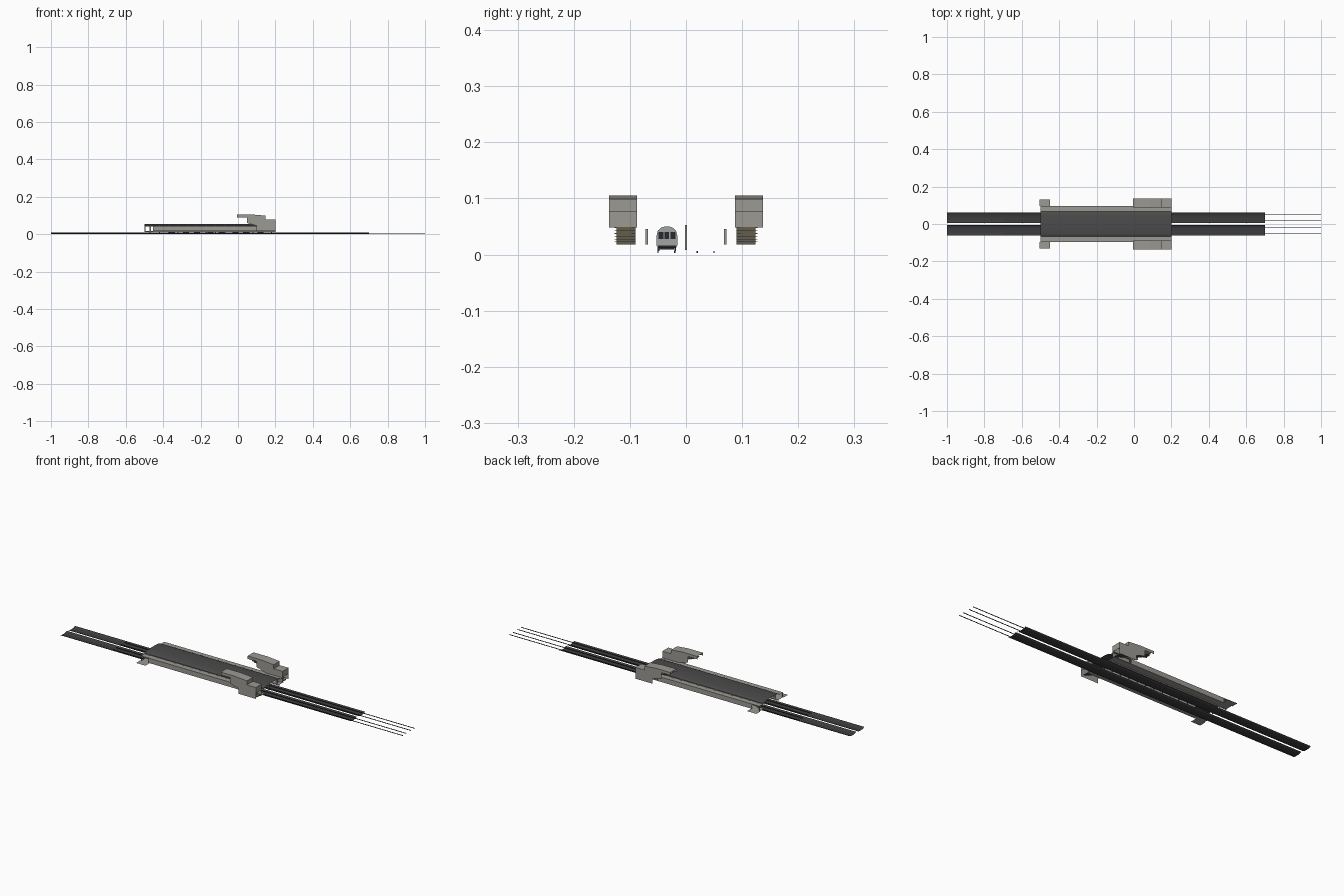
import bpy, bmesh, math

old = bpy.data.objects.get("Cube")
if old:
    bpy.data.objects.remove(old, do_unlink=True)


def material(name, rgb):
    m = bpy.data.materials.new(name)
    m.use_nodes = True
    m.diffuse_color = (*rgb, 1)
    m.node_tree.nodes["Principled BSDF"].inputs["Base Color"].default_value = (*rgb, 1)
    return m


concrete = material("warm grey concrete", (0.33, 0.32, 0.29))
vault_grey = material("dark vault grey", (0.07, 0.07, 0.072))
bed_grey = material("track bed charcoal", (0.045, 0.045, 0.047))
steel = material("dark steel", (0.03, 0.03, 0.03))
step_brown = material("step brown grey", (0.12, 0.11, 0.09))
yellow = material("dull yellow", (0.4, 0.3, 0.05))
silver = material("train silver", (0.36, 0.37, 0.37))
glass = material("dark glass", (0.02, 0.022, 0.025))


def finish(name, bm, mats, smooth=False):
    mesh = bpy.data.meshes.new(name)
    bm.to_mesh(mesh)
    bm.free()
    for m in mats:
        mesh.materials.append(m)
    ob = bpy.data.objects.new(name, mesh)
    bpy.context.collection.objects.link(ob)
    if smooth:
        bpy.ops.object.select_all(action="DESELECT")
        ob.select_set(True)
        bpy.context.view_layer.objects.active = ob
        bpy.ops.object.shade_smooth_by_angle(angle=math.radians(35))
    return ob


def add_box(bm, x0, x1, y0, y1, z0, z1, slot=0):
    ret = bmesh.ops.create_cube(bm, size=1)
    for v in ret["verts"]:
        v.co = ((x0 + x1) / 2 + v.co.x * (x1 - x0),
                (y0 + y1) / 2 + v.co.y * (y1 - y0),
                (z0 + z1) / 2 + v.co.z * (z1 - z0))
    for f in {f for v in ret["verts"] for f in v.link_faces}:
        f.material_index = slot


def box(name, mat, *dims):
    bm = bmesh.new()
    add_box(bm, *dims)
    return finish(name, bm, [mat])


def along_x(name, mat, section, x0, x1, smooth=False, closed=False):
    """Extrude a (y, z) section along x, as a sheet or a capped solid."""
    bm = bmesh.new()
    a, b = [[bm.verts.new((x, y, z)) for y, z in section] for x in (x0, x1)]
    n = len(section)
    for i in range(n if closed else n - 1):
        j = (i + 1) % n
        bm.faces.new((a[i], b[i], b[j], a[j]))
    if closed:
        bm.faces.new(a)
        bm.faces.new(b)
    bmesh.ops.recalc_face_normals(bm, faces=bm.faces)
    return finish(name, bm, [mat], smooth)


def along_y(name, mat, path, y0, y1):
    """Sweep an (x, z) path across y as a sheet."""
    bm = bmesh.new()
    a, b = [[bm.verts.new((x, y, z)) for x, z in path] for y in (y0, y1)]
    for i in range(len(path) - 1):
        bm.faces.new((a[i], a[i + 1], b[i + 1], b[i]))
    return finish(name, bm, [mat])


def wall(name, mat, outline, y):
    bm = bmesh.new()
    bm.faces.new([bm.verts.new((x, y, z)) for x, z in outline])
    return finish(name, bm, [mat])


# Arched station vault
arch = [(0.067 * math.cos(t), 0.043 + 0.012 * math.sin(t) ** 0.7)
        for t in [math.pi * i / 20 for i in range(1, 20)]]
along_x("vault", vault_grey, [(0.067, 0.043)] + arch + [(-0.067, 0.043)], -0.5, 0.2, True)

# Central pillars with a beam
bm = bmesh.new()
for i in range(14):
    x = -0.47 + i * 0.05
    add_box(bm, x - 0.003, x + 0.003, -0.0015, 0.0015, 0.008, 0.053)
finish("centre_pillars", bm, [concrete])

# Stair tower profile, cover and step dimensions
tower = [(-0.005, 0.105), (0.08, 0.105), (0.148, 0.099), (0.148, 0.078), (0.2, 0.078),
         (0.2, 0.018), (0.1, 0.018), (0.1, 0.045), (0.048, 0.06), (0.048, 0.09), (-0.005, 0.09)]
cover = tower[:5] + [(0.2, 0.048)]
steps = 14
run, rise = 0.19 / steps, 0.07 / steps

for side, s in (("left", 1), ("right", -1)):
    # Trough-shaped track bed and its two rails
    bed = [(s * (0.034 + 0.028 * math.cos(t)), 0.008 - 0.008 * math.sin(t))
           for t in [math.pi * i / 10 for i in range(11)]]
    along_x(side + "_track_bed", bed_grey, bed, -1, 0.7, True)
    for label, y in (("inner", 0.02), ("outer", 0.05)):
        box(f"{side}_{label}_rail", steel, -0.7, 1, s * y - 0.001, s * y + 0.001, 0.003, 0.006)

    # Platform floor, flat roof and outer wall with an end doorway
    along_x(side + "_platform", concrete, [(s * 0.06, 0.012), (s * 0.06, 0.018), (s * 0.097, 0.018)],
            -0.5, 0.2)
    along_x(side + "_platform_roof", concrete, [(s * 0.066, 0.0435), (s * 0.097, 0.0435)], -0.5, 0.2)
    wall(side + "_outer_wall", concrete, [(-0.5, 0.018), (-0.495, 0.018), (-0.495, 0.04),
         (-0.455, 0.04), (-0.455, 0.018), (0.1, 0.018), (0.1, 0.0435), (-0.5, 0.0435)], s * 0.097)
    along_x(side + "_end_landing", concrete, [(s * 0.097, 0.018), (s * 0.132, 0.018)], -0.505, -0.45)

    # Platform columns
    bm = bmesh.new()
    for i in range(14):
        x = -0.47 + i * 0.05
        add_box(bm, x - 0.004, x + 0.004, s * 0.07 - 0.002, s * 0.07 + 0.002, 0.018, 0.046)
    finish(side + "_platform_columns", bm, [concrete])

    # Stair tower shell
    for label, y in (("inner", 0.087), ("outer", 0.137)):
        wall(f"{side}_tower_{label}_wall", concrete, tower, s * y)
    along_y(side + "_tower_cover", concrete, cover, s * 0.087, s * 0.137)

    # Flight of stairs with marked edges
    path, bm = [(0.195, 0.018)], bmesh.new()
    for i in range(steps):
        x, z = 0.195 - i * run, 0.018 + (i + 1) * rise
        path += [(x, z), (x - run, z)]
        add_box(bm, x - 0.001, x + 0.0003, s * 0.112 - 0.015, s * 0.112 + 0.015, z - 0.001, z + 0.0002)
    along_y(side + "_stairs", step_brown, path, s * 0.09, s * 0.124)
    finish(side + "_step_edges", bm, [yellow])

# Train of four cars
half = [(0.016, 0.012), (0.0185, 0.016), (0.0185, 0.034), (0.016, 0.043), (0.010, 0.048), (0.004, 0.05)]
section = [(y - 0.034, z) for y, z in half] + [(-y - 0.034, z) for y, z in reversed(half)]
length, first = 0.128, -0.38
for c in range(4):
    x0 = first + c * (length + 0.005)
    x1 = x0 + length
    along_x(f"train_car_{c + 1}", silver, section, x0, x1, True, True)
    bm = bmesh.new()
    for sy in (-1, 1):
        y = -0.034 + sy * 0.0185
        for k in range(7):
            x = x0 + 0.007 + k * 0.0168
            add_box(bm, x, x + 0.012, y - 0.0004, y + 0.0004, 0.025, 0.034)
    finish(f"train_windows_{c + 1}", bm, [glass])
    # Bogies: axle frames and wheels
    bm = bmesh.new()
    for cx in (x0 + 0.027, x1 - 0.027):
        add_box(bm, cx - 0.016, cx + 0.016, -0.047, -0.021, 0.009, 0.0125)
        for dx in (-0.01, 0.01):
            for y in (-0.049, -0.019):
                add_box(bm, cx + dx - 0.004, cx + dx + 0.004, y - 0.0015, y + 0.0015, 0.006, 0.013)
    finish(f"train_bogies_{c + 1}", bm, [steel])

# Cab windscreens and lamps at both train ends
bm = bmesh.new()
for x in (first, first + 4 * length + 0.015):
    for y0, y1 in ((-0.049, -0.04), (-0.038, -0.03), (-0.028, -0.019)):
        add_box(bm, x - 0.0005, x + 0.0005, y0, y1, 0.028, 0.04)
    add_box(bm, x - 0.001, x + 0.001, -0.05, -0.018, 0.012, 0.016)
finish("train_windscreens", bm, [glass])
